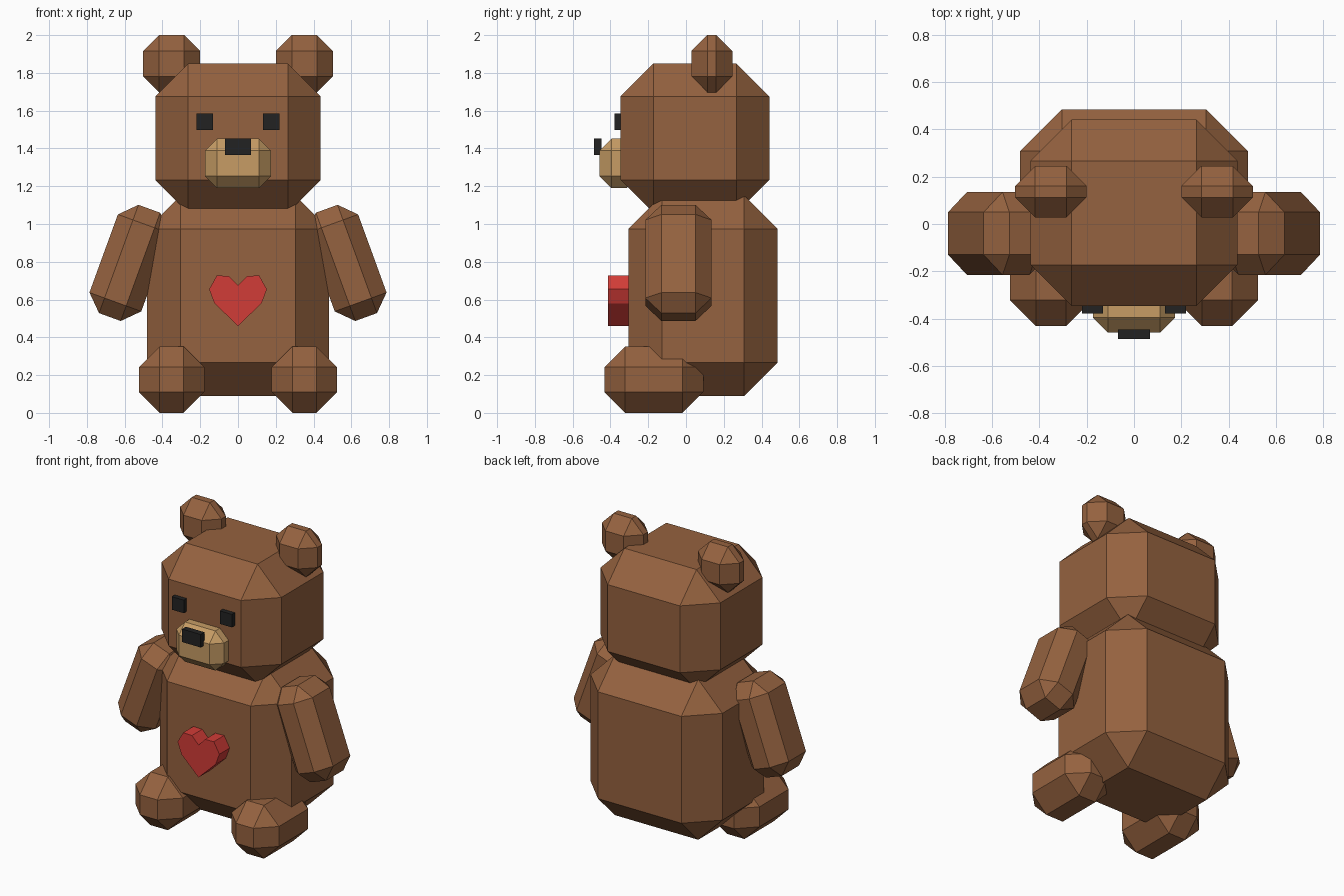
import bpy, bmesh
from math import radians
from mathutils import Matrix, Vector

cube = bpy.data.objects.get("Cube")
if cube:
    bpy.data.objects.remove(cube, do_unlink=True)


def make_material(name, rgb):
    mat = bpy.data.materials.new(name)
    mat.use_nodes = True
    mat.diffuse_color = (*rgb, 1)
    mat.node_tree.nodes["Principled BSDF"].inputs["Base Color"].default_value = (*rgb, 1)
    return mat


brown = make_material("brown fur", (0.30, 0.122, 0.05))
tan = make_material("tan muzzle", (0.57, 0.335, 0.13))
black = make_material("black", (0.016, 0.016, 0.016))
red = make_material("red", (0.64, 0.045, 0.038))


def finish(name, bm, mat):
    bmesh.ops.recalc_face_normals(bm, faces=bm.faces)
    mesh = bpy.data.meshes.new(name)
    bm.to_mesh(mesh)
    bm.free()
    mesh.materials.append(mat)
    obj = bpy.data.objects.new(name, mesh)
    bpy.context.collection.objects.link(obj)
    return obj


def block(name, mat, xs, ys, zs, chamfer=0, tilt=0):
    """Box given by its extents, with chamfered edges, tilted about y."""
    lo, hi = map(Vector, zip(xs, ys, zs))
    bm = bmesh.new()
    bmesh.ops.create_cube(bm, size=1)
    bmesh.ops.scale(bm, vec=hi - lo, verts=bm.verts)
    if chamfer:
        bmesh.ops.bevel(bm, geom=bm.edges[:], offset=chamfer, segments=1,
                        affect='EDGES', profile=0.5)
    bm.transform(Matrix.Translation((lo + hi) / 2) @ Matrix.Rotation(radians(tilt), 4, 'Y'))
    return finish(name, bm, mat)


def pair(name, mat, xs, ys, zs, chamfer=0, tilt=0):
    """Left part (+x) and its mirror image on the right."""
    block("left_" + name, mat, xs, ys, zs, chamfer, tilt)
    block("right_" + name, mat, (-xs[1], -xs[0]), ys, zs, chamfer, -tilt)


# Torso and head
block("body", brown, (-0.482, 0.482), (-0.305, 0.485), (0.09, 1.15), 0.177)
block("head", brown, (-0.438, 0.438), (-0.347, 0.441), (1.06, 1.85), 0.174)

# Ears, arms and legs
pair("ear", brown, (0.2, 0.503), (0.028, 0.245), (1.697, 2.0), 0.085)
pair("arm", brown, (0.428, 0.72), (-0.215, 0.135), (0.489, 1.099), 0.085, -20)
pair("leg", brown, (0.178, 0.525), (-0.432, 0.092), (0, 0.352), 0.11)

# Face
block("muzzle", tan, (-0.174, 0.174), (-0.458, -0.25), (1.19, 1.452), 0.063)
block("nose", black, (-0.068, 0.068), (-0.487, -0.447), (1.366, 1.452))
pair("eye", black, (0.132, 0.22), (-0.378, -0.338), (1.498, 1.584))

# Heart on the belly: half outline mirrored, then extruded
half = [(0.048, 0.725), (0.112, 0.727), (0.153, 0.655), (0.125, 0.58)]
outline = [(0, 0.675)] + half + [(0, 0.46)] + [(-x, z) for x, z in reversed(half)]
bm = bmesh.new()
front = bm.faces.new([bm.verts.new((x, -0.413, z)) for x, z in outline])
grown = bmesh.ops.extrude_face_region(bm, geom=[front], use_keep_orig=True)
bmesh.ops.translate(bm, vec=(0, 0.12, 0),
                    verts=[v for v in grown["geom"] if isinstance(v, bmesh.types.BMVert)])
finish("heart", bm, red)
